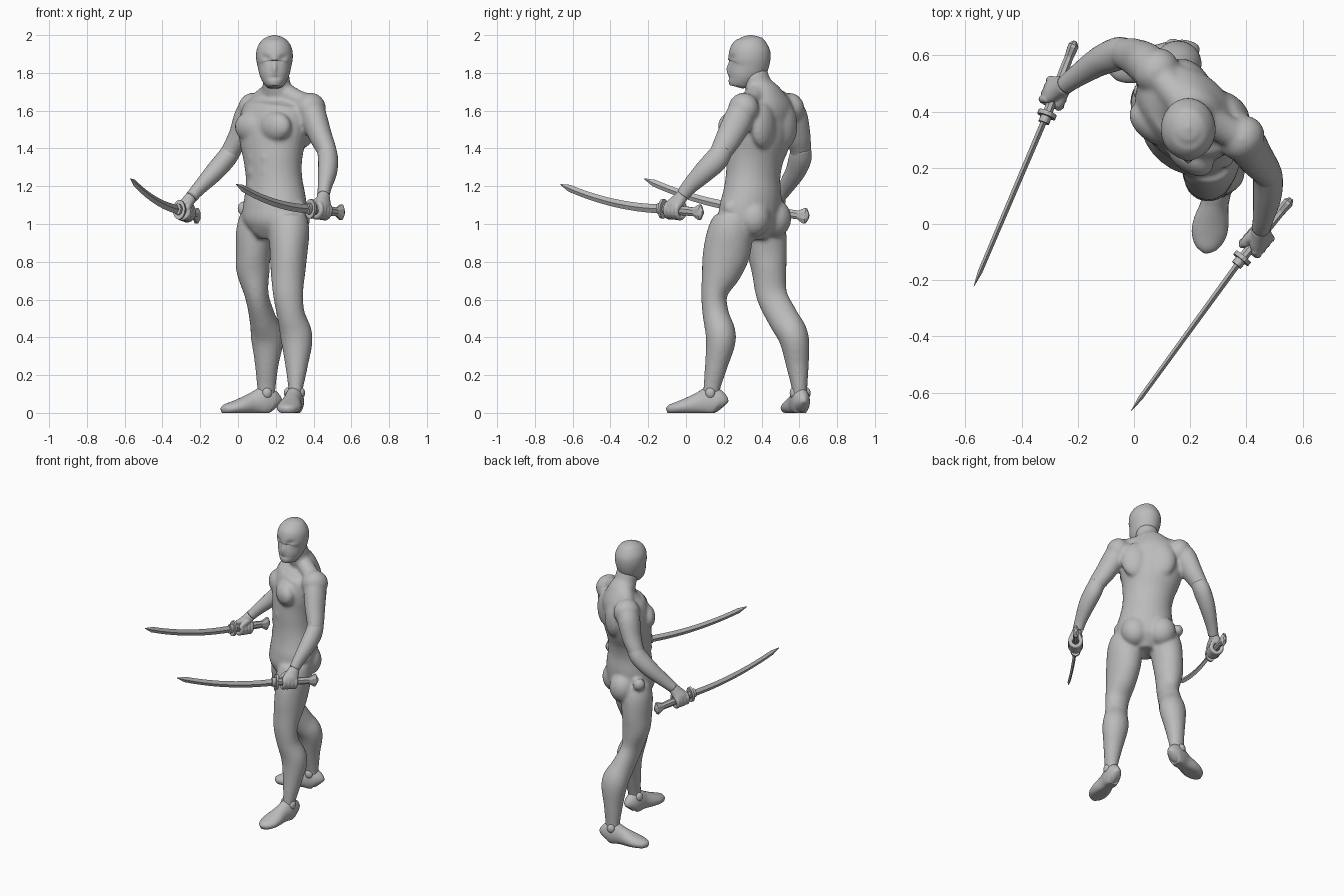
import bpy, bmesh, math
from mathutils import Vector, Matrix

cube = bpy.data.objects.get("Cube")
if cube:
    bpy.data.objects.remove(cube, do_unlink=True)

grey = bpy.data.materials.new("plain_grey")
grey.use_nodes = True
grey.diffuse_color = (0.5, 0.5, 0.5, 1)
grey.node_tree.nodes["Principled BSDF"].inputs["Base Color"].default_value = (0.5, 0.5, 0.5, 1)

UP = Vector((0, 0, 1))
SIDE = Vector((0.77, -0.64, 0)).normalized()      # towards the figure's left
FRONT = Vector((-SIDE.y, SIDE.x, 0)) * -1         # towards the figure's chest


def trunk(u, v, z):
    """Point on the turned trunk: across, forward, height."""
    return Vector((0.19, 0.37, 0)) + SIDE * u + FRONT * v + UP * z


def catmull(a, b, c, d, t):
    return tuple(0.5 * (2 * q + (r - p) * t + (2 * p - 5 * q + 4 * r - s) * t * t
                        + (3 * q - p - 3 * r + s) * t ** 3) for p, q, r, s in zip(a, b, c, d))


def tube(bm, stations, ref, n=28, steps=5, phase=0.0, floor=False):
    """Loft of ellipses; a station is x, y, z, radius along ref, other radius."""
    s, rows = stations, []
    for i in range(len(s) - 1):
        ends = s[max(i - 1, 0)], s[i], s[i + 1], s[min(i + 2, len(s) - 1)]
        rows += [catmull(*ends, k / steps) for k in range(steps)]
    rows.append(s[-1])
    rings = []
    for i, row in enumerate(rows):
        c = Vector(row[:3])
        t = (Vector(rows[min(i + 1, len(rows) - 1)][:3]) - Vector(rows[max(i - 1, 0)][:3])).normalized()
        a = (ref - t * ref.dot(t)).normalized()
        b = t.cross(a)
        ring = []
        for k in range(n):
            w = math.tau * k / n + phase
            p = c + a * row[3] * math.cos(w) + b * row[4] * math.sin(w)
            if floor:
                p.z = max(p.z, 0)
            ring.append(bm.verts.new(p))
        rings.append(ring)
    for r, q in zip(rings, rings[1:]):
        for k in range(n):
            bm.faces.new((r[k], r[(k + 1) % n], q[(k + 1) % n], q[k]))
    bm.faces.new(rings[0][::-1])
    bm.faces.new(rings[-1])


def ball(bm, centre, radii, x_axis=SIDE, z_axis=UP):
    """Ellipsoid with its own axes."""
    y_axis = z_axis.cross(x_axis)
    m = Matrix((x_axis, y_axis, z_axis)).transposed().to_4x4()
    m.translation = centre
    bmesh.ops.create_uvsphere(bm, u_segments=24, v_segments=14, radius=1,
                              matrix=m @ Matrix.Diagonal((*radii, 1)))


def finish(name, bm, blend=0.0, smooth=True):
    bmesh.ops.recalc_face_normals(bm, faces=bm.faces)
    mesh = bpy.data.meshes.new(name)
    bm.to_mesh(mesh)
    bm.free()
    mesh.materials.append(grey)
    obj = bpy.data.objects.new(name, mesh)
    bpy.context.collection.objects.link(obj)
    for p in mesh.polygons:
        p.use_smooth = smooth
    if blend:
        rm = obj.modifiers.new("blend", "REMESH")
        rm.mode, rm.voxel_size, rm.use_smooth_shade = "VOXEL", blend, True
        sm = obj.modifiers.new("soften", "SMOOTH")
        sm.factor, sm.iterations = 0.5, 5
    return obj


# Body: trunk, muscles, legs and upper arms blended into one skin
bm = bmesh.new()
tube(bm, [(.185, .335, .92, .08, .09), (.19, .335, 1.0, .175, .145), (.195, .34, 1.07, .185, .15),
          (.195, .35, 1.15, .172, .145), (.19, .355, 1.25, .158, .135), (.185, .365, 1.35, .168, .14),
          (.185, .385, 1.45, .195, .15), (.19, .40, 1.55, .205, .145), (.205, .415, 1.62, .19, .125),
          (.21, .41, 1.68, .12, .09), (.205, .385, 1.73, .078, .072), (.2, .36, 1.8, .07, .07)], SIDE)
for s in (-1, 1):
    ball(bm, trunk(s * .085, .09, 1.515), (.098, .06, .08))             # chest
    ball(bm, trunk(s * .09, -.125, 1.52), (.085, .05, .12))             # shoulder blade
    ball(bm, trunk(s * .085, -.06, 1.03), (.09, .085, .1))              # buttock
    ball(bm, trunk(s * .188, .02, 1.083), (.034, .04, .04))             # hip disc
    for k in range(3):
        ball(bm, trunk(s * .04, .115, 1.2 + k * .075), (.04, .03, .036))  # belly
ball(bm, trunk(0, .1, .99), (.06, .055, .06))
legs = {"left": [(.265, .25, 1.03, .1, .1), (.27, .235, .96, .108, .12), (.268, .215, .85, .1, .125),
                 (.265, .187, .75, .092, .107), (.265, .15, .63, .08, .07), (.28, .158, .52, .074, .07),
                 (.31, .185, .4, .085, .08), (.31, .16, .25, .06, .06), (.305, .135, .12, .038, .044),
                 (.305, .135, .06, .04, .045)],
        "right": [(.11, .41, 1.03, .1, .1), (.09, .42, .96, .1, .11), (.08, .43, .85, .092, .105),
                  (.08, .44, .75, .088, .092), (.1, .455, .62, .063, .082), (.13, .515, .5, .07, .082),
                  (.155, .57, .4, .087, .08), (.152, .59, .25, .062, .06), (.15, .602, .12, .048, .04),
                  (.15, .602, .06, .045, .04)]}
arms = {"left": [(.385, .305, 1.64, .06, .06), (.4, .285, 1.57, .07, .078), (.435, .235, 1.47, .062, .072),
                 (.47, .19, 1.39, .052, .06), (.475, .165, 1.345, .048, .055)],
        "right": [(.08, .545, 1.64, .06, .06), (.05, .565, 1.57, .07, .078), (.01, .59, 1.47, .06, .07),
                  (-.03, .605, 1.4, .052, .058), (-.05, .605, 1.36, .048, .055)]}
for side in legs:
    tube(bm, legs[side], Vector((1, 0, 0)))
    tube(bm, arms[side], Vector((1, 0, 0)))
    shoulder = Vector(arms[side][0][:3])
    ball(bm, shoulder + Vector((0, 0, -.03)), (.078, .085, .085))
    tube(bm, [(.2, .40, 1.73, .05, .05), (*shoulder.lerp(Vector((.2, .40, 1.7)), .45), .05, .055),
              (*shoulder, .045, .05)], UP, n=16)
finish("body", bm, blend=0.011)

# Head with masked face: sockets, nose ridge and jaw pushed in or out
bm = bmesh.new()
tube(bm, [(.193, .27, 1.725, .03, .035), (.193, .275, 1.74, .05, .055), (.193, .298, 1.78, .074, .08),
          (.193, .326, 1.83, .088, .104), (.193, .336, 1.88, .097, .111), (.193, .34, 1.93, .092, .104),
          (.193, .343, 1.97, .069, .078), (.193, .343, 1.99, .04, .046), (.193, .343, 2.0, .004, .005)],
     Vector((1, 0, 0)), n=64, steps=8)
for v in bm.verts:
    if v.co.y < .31:
        dx, z = abs(v.co.x - .193), v.co.z
        socket = math.exp(-((dx - .042) / .024) ** 2 - ((z - 1.865 - dx * .3) / .018) ** 2)
        ridge = math.exp(-(dx / .012) ** 2 - ((z - 1.825) / .035) ** 2)
        mouth = math.exp(-(dx / .035) ** 2 - ((z - 1.775) / .009) ** 2)
        v.co.y += .011 * socket - .014 * ridge + .005 * mouth
finish("head", bm)

# Feet with flat soles and ankle knobs
feet = {"left": ((.302, .15), (.262, -.06)), "right": ((.16, .608), (-.05, .555))}
for side, (heel, toe) in feet.items():
    h, t = Vector((*heel, 0)), Vector((*toe, 0))
    d = (t - h).normalized()
    across = d.cross(UP)
    bm = bmesh.new()
    outline = [(-.042, .02, .03, .04), (-.025, .042, .046, .065), (.02, .05, .06, .08),
               (.08, .05, .05, .06), (.14, .062, .036, .046), (.19, .062, .026, .036),
               (.235, .042, .018, .027), (.255, .012, .012, .014)]
    tube(bm, [(*(h + d * q + UP * z), w, r) for q, w, z, r in outline], across, floor=True)
    for s in (-1, 1):
        ball(bm, h + d * .015 + across * .036 * s + UP * .105, (.02, .026, .03), across)
    foot = finish(side + "_foot", bm)

# Forearms, gripping hands and swords
grips = {"left": dict(arm=[(.468, .2, 1.4, .05, .052), (.477, .16, 1.34, .053, .062), (.474, .095, 1.275, .05, .056),
                           (.46, .02, 1.2, .037, .042), (.452, -.015, 1.155, .033, .036)],
                      tip=(-.01, -.665, 1.21), guard=(.385, -.122, 1.08), butt=(.56, .09, 1.06)),
         "right": dict(arm=[(-.025, .61, 1.405, .05, .05), (-.06, .605, 1.35, .053, .06), (-.125, .578, 1.275, .05, .053),
                            (-.21, .522, 1.185, .036, .04), (-.245, .495, 1.145, .033, .034)],
                       tip=(-.57, -.222, 1.24), guard=(-.31, .39, 1.075), butt=(-.21, .65, 1.04))}
for side, g in grips.items():
    s = 1 if side == "left" else -1
    bm = bmesh.new()
    tube(bm, g["arm"], Vector((1, 0, 0)))
    finish(side + "_forearm", bm)

    tip, guard, butt = (Vector(g[k]) for k in ("tip", "guard", "butt"))
    axis = (butt - guard).normalized()
    out = axis.cross(UP).normalized()
    if out.x * s < 0:
        out = -out
    lift = out.cross(axis)
    lift = lift if lift.z > 0 else -lift
    hold = guard + axis * .085
    wrist = Vector(g["arm"][-1][:3])

    # Hand: palm, four curled fingers and a thumb
    bm = bmesh.new()
    knuckle = hold + out * .018 + lift * .022
    tube(bm, [(*wrist, .033, .033), (*wrist.lerp(knuckle, .5), .042, .03),
              (*knuckle, .05, .027), (*(knuckle - lift * .022), .045, .02)], axis, n=20)
    for k in range(4):
        base = hold + axis * (.0245 * k - .039)
        path = []
        for j in range(7):
            w = math.radians(65 - 48 * j)
            path.append((*(base + out * .035 * math.cos(w) + lift * .04 * math.sin(w)), .0145, .0145))
        tube(bm, path, axis, n=10, steps=2)
        ball(bm, Vector(path[-1][:3]), (.0145, .0145, .0145))
    tube(bm, [(*(wrist.lerp(knuckle, .4) - out * .02), .02, .02), (*(hold - axis * .03 - out * .03 + lift * .03), .018, .016),
              (*(hold - axis * .055 - out * .03 + lift * .005), .012, .012)], axis, n=10)
    finish(side + "_hand", bm, blend=0.005)

    # Curved diamond-section blade
    bm = bmesh.new()
    sag = (tip + guard) / 2 - UP * .06
    blade = []
    for k in range(13):
        t = k / 12
        p = guard * (1 - t) ** 2 + sag * 2 * t * (1 - t) + tip * t * t
        size = 1 - .25 * t if k < 12 else .08
        blade.append((*p, .024 * size, .011 * size))
    tube(bm, blade, UP, n=4, steps=1)
    finish(side + "_blade", bm, smooth=False)

    # Handle with flared, pointed butt
    bm = bmesh.new()
    length = (butt - guard).length
    shape = [(0, .026, .019), (.1, .024, .018), (.6, .026, .018), (.78, .024, .017),
             (.9, .044, .02), (.94, .044, .02), (1.0, .014, .008)]
    tube(bm, [(*(guard + axis * length * q), a, b) for q, a, b in shape], UP, n=8, steps=1, phase=math.pi / 8)
    finish(side + "_handle", bm, smooth=False)

    # Oval guard with collar
    bm = bmesh.new()
    for q, half, a, b in ((0, .008, .052, .034), (-.018, .014, .03, .02)):
        tube(bm, [(*(guard + axis * (q + e * half)), a, b) for e in (-1, 1)], UP, n=16, steps=1)
    finish(side + "_guard", bm, smooth=False)
